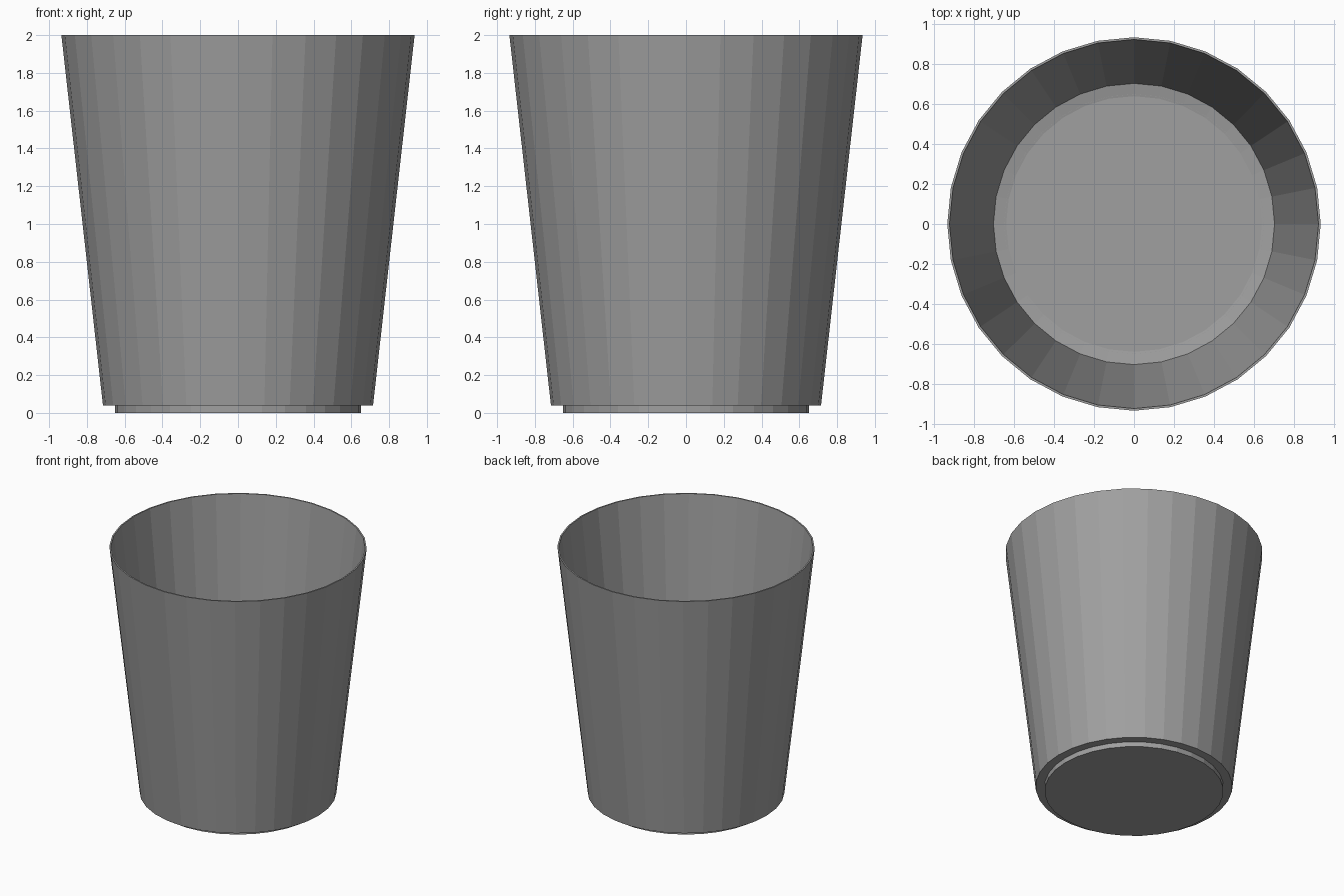
import bpy, bmesh, math

if "Cube" in bpy.data.objects:
    bpy.data.objects.remove(bpy.data.objects["Cube"])

SIDES = 32
# Profile (radius, z): foot, step, outer wall, rim, inner wall, shallow floor
profile = [(0.65, 0.0), (0.65, 0.04), (0.715, 0.04), (0.935, 2.0),
           (0.924, 2.0), (0.704, 0.05), (0.64, 0.038)]

bm = bmesh.new()
rings = []
for r, z in profile:
    rings.append([bm.verts.new((r * math.cos(2 * math.pi * i / SIDES),
                                r * math.sin(2 * math.pi * i / SIDES), z))
                  for i in range(SIDES)])

# Wall skin, outside then inside
for low, high in zip(rings, rings[1:]):
    for i in range(SIDES):
        j = (i + 1) % SIDES
        bm.faces.new((low[i], low[j], high[j], high[i]))

# Underside and inner floor
bm.faces.new(list(reversed(rings[0])))
bm.faces.new(rings[-1])
bmesh.ops.recalc_face_normals(bm, faces=bm.faces)

mesh = bpy.data.meshes.new("bucket")
bm.to_mesh(mesh)
bm.free()
bucket = bpy.data.objects.new("bucket", mesh)
bpy.context.collection.objects.link(bucket)

# Dark grey finish
grey = bpy.data.materials.new("dark_grey")
grey.diffuse_color = (0.35, 0.35, 0.35, 1)
grey.use_nodes = True
grey.node_tree.nodes["Principled BSDF"].inputs["Base Color"].default_value = grey.diffuse_color
mesh.materials.append(grey)
